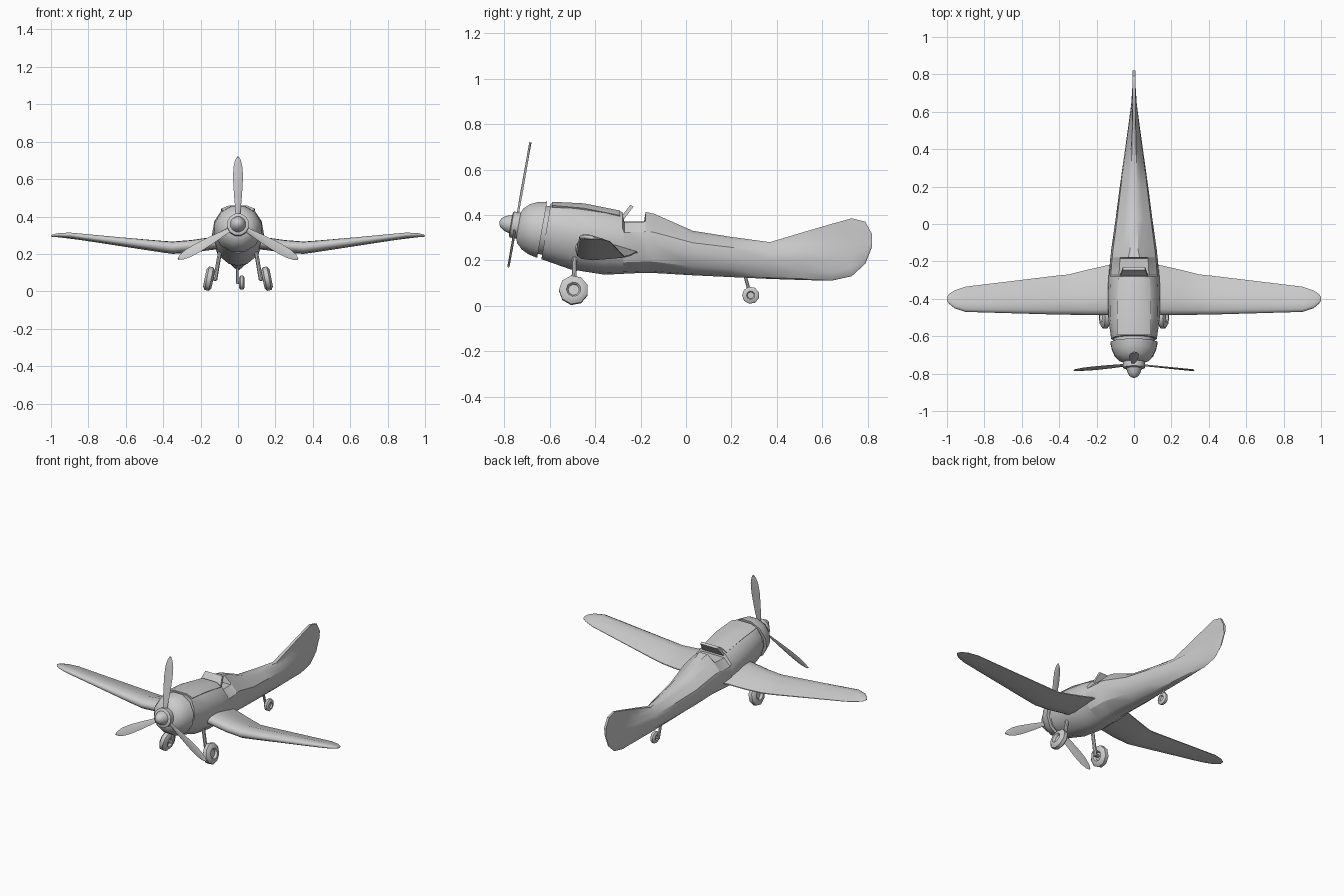
import bpy, bmesh, math
from mathutils import Matrix, Vector

if "Cube" in bpy.data.objects:
    bpy.data.objects.remove(bpy.data.objects["Cube"])

grey = bpy.data.materials.new("light grey")
grey.use_nodes = True
COLOUR = (0.6, 0.6, 0.6, 1)
grey.diffuse_color = COLOUR
grey.node_tree.nodes["Principled BSDF"].inputs["Base Color"].default_value = COLOUR


def loft(name, rings, matrix=Matrix(), closed=False, angle=35):
    """Skin a row of equal point rings; cap the ends unless closed."""
    bm = bmesh.new()
    rows = [[bm.verts.new(matrix @ Vector(p)) for p in ring] for ring in rings]
    pairs = list(zip(rows, rows[1:])) + ([(rows[-1], rows[0])] if closed else [])
    for a, b in pairs:
        for i in range(len(a)):
            j = (i + 1) % len(a)
            bm.faces.new((a[i], a[j], b[j], b[i]))
    if not closed:
        bm.faces.new(rows[0])
        bm.faces.new(rows[-1])
    bmesh.ops.remove_doubles(bm, verts=bm.verts, dist=0.0004)
    bmesh.ops.recalc_face_normals(bm, faces=bm.faces)
    mesh = bpy.data.meshes.new(name)
    bm.to_mesh(mesh)
    bm.free()
    mesh.materials.append(grey)
    ob = bpy.data.objects.new(name, mesh)
    bpy.context.collection.objects.link(ob)
    bpy.ops.object.select_all(action='DESELECT')
    ob.select_set(True)
    bpy.context.view_layer.objects.active = ob
    bpy.ops.object.shade_smooth_by_angle(angle=math.radians(angle))
    return ob


def lathe(name, profile, matrix, sides=12, closed=False, angle=40):
    """Turn (distance, radius) points round the local y axis."""
    turns = [2 * math.pi * (i + 0.5) / sides for i in range(sides)]
    rings = [[(r * math.cos(t), d, r * math.sin(t)) for t in turns] for d, r in profile]
    return loft(name, rings, matrix, closed, angle)


def strut(name, start, end, radius):
    a, b = Vector(start), Vector(end)
    turn = (b - a).to_track_quat('Y', 'Z').to_matrix().to_4x4()
    lathe(name, [(0, radius), ((b - a).length, radius)], Matrix.Translation(a) @ turn, 8)


def wheel(name, centre, radius, width, camber, sides):
    m = (Matrix.Translation(centre) @ Matrix.Rotation(camber, 4, 'Y')
         @ Matrix.Rotation(math.pi / 2, 4, 'Z'))
    tyre = [(-.5, .5), (-.5, .75), (-.25, 1), (.25, 1), (.5, .75), (.5, .5), (.3, .38), (-.3, .38)]
    lathe(name + "_tyre", [(d * width, r * radius) for d, r in tyre], m, sides, True, 50)
    lathe(name + "_hub", [(-.2 * width, .42 * radius), (.2 * width, .42 * radius)], m, sides)


# Fuselage: y, half width, top half width, top z, shoulder half width, shoulder z, bottom z, shear
sections = [
    (-.615, .122, .05, .45, .09, .43, .205, .17),
    (-.5, .138, .05, .447, .092, .427, .16, .05),
    (-.36, .14, .05, .43, .09, .408, .137, 0),
    (-.28, .136, .045, .413, .083, .39, .14, 0),
    (-.272, .135, .04, .37, .08, .369, .141, 0),
    (-.185, .127, .04, .37, .075, .369, .145, 0),
    (-.178, .126, .03, .413, .073, .375, .145, 0),
    (-.14, .122, .022, .405, .067, .368, .144, 0),
    (.03, .098, .018, .33, .05, .313, .134, 0),
    (.2, .076, .016, .303, .036, .29, .126, 0),
    (.37, .052, .012, .28, .02, .27, .118, 0),
    (.52, .031, .009, .325, .013, .275, .113, 0),
    (.64, .015, .008, .36, .009, .28, .11, 0),
    (.73, .009, .007, .385, .008, .29, .13, 0),
    (.79, .008, .007, .37, .008, .3, .185, 0),
    (.82, .007, .007, .315, .007, .3, .26, 0),
]


def body_ring(y, w, t, zt, s, zs, zb, shear):
    h = zs - zb
    half = [(t, zt), (s, zs), (.92 * w, zb + .8 * h), (w, zb + .56 * h),
            (.78 * w, zb + .22 * h), (.35 * w, zb + .035 * h)]
    loop = half + [(0, zb)] + [(-x, z) for x, z in reversed(half)]
    return [(x, y + shear * (z - .335), z) for x, z in loop]


loft("fuselage", [body_ring(*s) for s in sections], angle=32)


# Raised hood ahead of the cockpit
def hood_ring(y, s, zs, zt):
    half = [(.05, zt), (s, zs), (s - .015, zs - .02)]
    return [(x, y, z) for x, z in half + [(-x, z) for x, z in reversed(half)]]


loft("hood", [hood_ring(-.59, .09, .442, .458), hood_ring(-.45, .092, .43, .451),
              hood_ring(-.29, .085, .398, .419)])

# Windshield leaning back over the cockpit
loft("windshield", [[(x * w, y, z), (x * w, y + .014, z - .008)][::x] + [(-x * w, y + .014, z - .008),
     (-x * w, y, z)][::x] for x, w, y, z in ((1, .075, -.288, .388), (1, .06, -.245, .445))])

# Engine group, tipped slightly nose up
nose = Matrix.Translation((0, -.75, .355)) @ Matrix.Rotation(math.radians(-10), 4, 'X')
lathe("cowling", [(.01, .055), (.02, .08), (.045, .105), (.08, .122), (.118, .13), (.118, .115)], nose)
lathe("cowling_gap", [(.1, .112), (.15, .112)], nose)
lathe("gearbox", [(-.022, .052), (-.018, .06), (.02, .06)], nose)
lathe("spinner", [(-.073, .006), (-.067, .02), (-.048, .034), (-.018, .044)], nose)

# Three propeller blades: radius, half width, twist
blade = [(.03, .012, 40), (.08, .015, 32), (.16, .022, 24), (.25, .027, 18),
         (.31, .025, 15), (.35, .016, 13), (.37, .005, 12)]
for n in range(3):
    rings = []
    for r, w, twist in blade:
        turn = Matrix.Rotation(math.radians(twist * .6), 4, 'Z')
        rings.append([turn @ Vector(p) + Vector((0, 0, r))
                      for p in ((w, 0, 0), (0, .005, 0), (-w, 0, 0), (0, -.005, 0))])
    loft("propeller_blade_%d" % (n + 1), rings, nose @ Matrix.Rotation(n * math.tau / 3, 4, 'Y'))

# Cranked wings: x, leading y, trailing y, leading z, trailing z, thickness
wing = [
    (.05, -.485, -.2, .265, .238, .07), (.14, -.487, -.22, .26, .235, .07),
    (.25, -.487, -.245, .243, .222, .07), (.35, -.485, -.27, .236, .215, .068),
    (.42, -.484, -.277, .244, .222, .063), (.9, -.47, -.335, .303, .283, .03),
    (.96, -.45, -.355, .303, .29, .022), (.99, -.425, -.375, .299, .292, .014),
    (1, -.41, -.39, .296, .294, .006),
]
foil = [(0, 0), (.03, .25), (.12, .45), (.35, .55), (.7, .3), (1, .04), (1, -.04),
        (.7, -.22), (.35, -.42), (.12, -.4), (.03, -.25)]
for side, label in ((1, "left"), (-1, "right")):
    loft(label + "_wing", [[(side * x, yl + c * (yt - yl), zl + c * (zt - zl) + k * th)
                            for c, k in foil] for x, yl, yt, zl, zt, th in wing], angle=50)
    # Main gear
    wheel(label + "_wheel", (side * .155, -.495, .068), .065, .046, side * -.2, 9)
    strut(label + "_gear_leg", (side * .095, -.49, .22), (side * .122, -.495, .06), .011)
    strut(label + "_axle", (side * .118, -.495, .065), (side * .155, -.495, .068), .01)

# Tail gear
wheel("tail_wheel", (.02, .285, .046), .038, .028, 0, 9)
strut("tail_gear_leg", (-.004, .262, .125), (-.004, .285, .042), .008)
strut("tail_axle", (-.004, .285, .046), (.02, .285, .046), .007)
